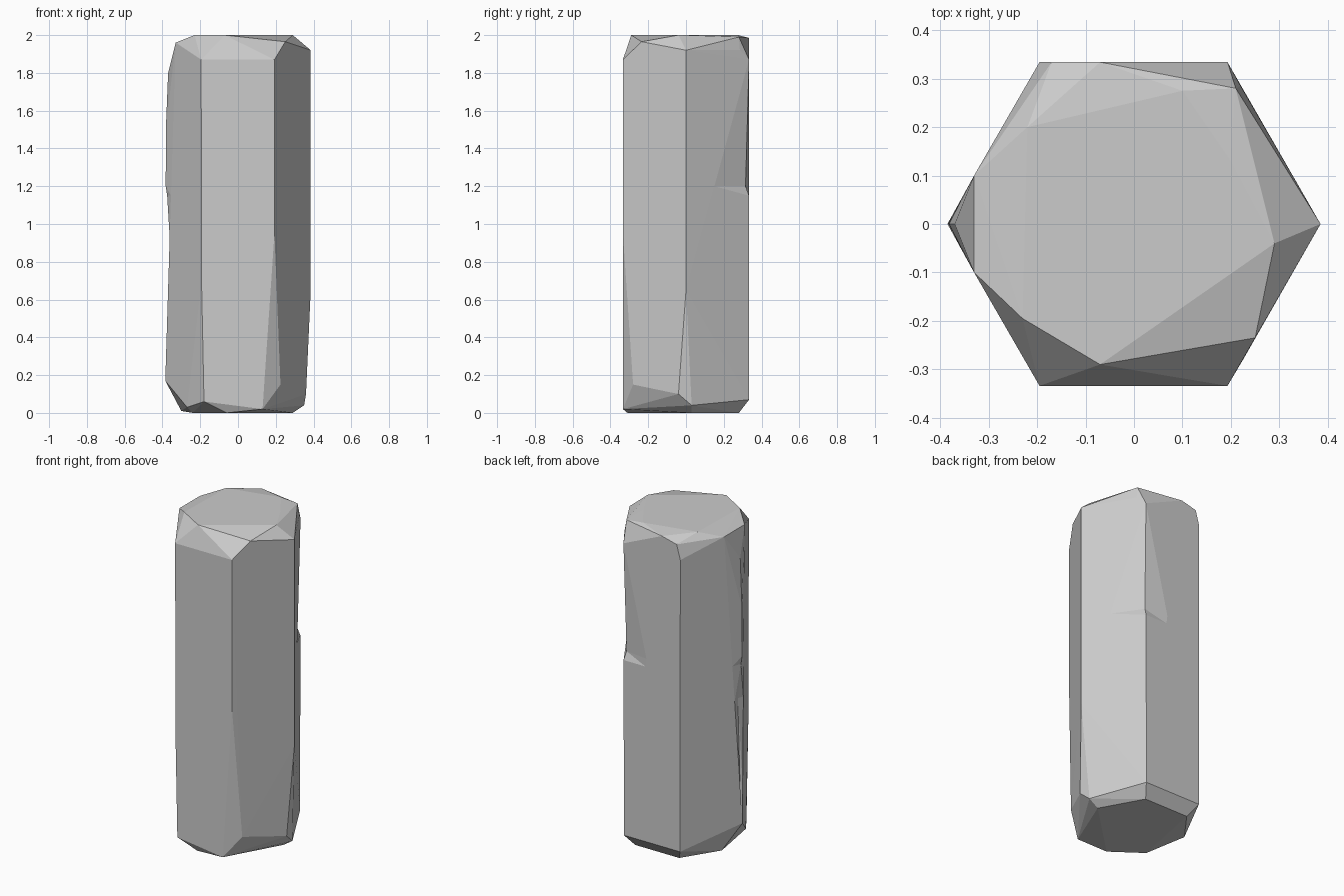
import bpy, bmesh
from mathutils import Vector

if "Cube" in bpy.data.objects:
    bpy.data.objects.remove(bpy.data.objects["Cube"])

# chipped top rim: corners of the worn facets
top_rim = [
    (-.195, -.334, 1.87), (.193, -.334, 1.87), (-.07, -.29, 2), (.25, -.235, 1.965),
    (.29, -.04, 2), (.385, 0, 1.92), (.2, .13, 2), (.22, .285, 1.92), (.21, .28, 1.99),
    (.193, .334, 1.87), (.1, .275, 2), (-.07, .334, 1.985), (-.22, .2, 2),
    (-.17, .334, 1.96), (-.195, .334, 1.87), (-.33, .1, 1.96), (-.33, -.1, 1.96),
    (-.23, -.195, 2), (-.37, 0, 1.8)]
# chipped base rim
base_rim = [
    (-.385, 0, .17), (-.27, -.2, .03), (-.18, -.334, .06), (-.06, -.31, 0),
    (.13, -.334, .02), (.225, -.28, .15), (.36, -.04, .1), (.35, .03, .04),
    (.29, .03, 0), (.19, .334, .07), (.15, .28, 0), (-.15, .28, 0),
    (-.193, .334, .07), (-.24, -.18, 0), (-.3, .08, .01)]
# long arrises of the hexagonal shaft
arrises = [(.385, 0, .65), (.193, -.334, .95), (-.193, -.334, .7), (-.382, 0, 1.5)]

bm = bmesh.new()
for p in top_rim + base_rim + arrises:
    bm.verts.new(p)
res = bmesh.ops.convex_hull(bm, input=bm.verts[:])
loose = [v for v in bm.verts if not v.link_faces]
bmesh.ops.delete(bm, geom=loose, context='VERTS')

# shallow dents worn into the arrises: height, arris position, new position
dents = [(.4, (-.385, 0), (-.366, 0)), (.93, (-.385, 0), (-.35, -.005)),
         (1.15, (-.385, 0), (-.375, 0)), (1.2, (.193, .334), (.185, .315))]
for z, _, _ in dents:
    bmesh.ops.bisect_plane(bm, geom=bm.verts[:] + bm.edges[:] + bm.faces[:],
                           plane_co=(0, 0, z), plane_no=(0, 0, 1))
for z, old, new in dents:
    target = Vector((*old, z))
    v = min(bm.verts, key=lambda v: (v.co - target).length)
    v.co = (*new, z)

bmesh.ops.triangulate(bm, faces=bm.faces[:])
bmesh.ops.recalc_face_normals(bm, faces=bm.faces[:])
mesh = bpy.data.meshes.new("stone_column")
bm.to_mesh(mesh)
bm.free()
column = bpy.data.objects.new("stone_column", mesh)
bpy.context.collection.objects.link(column)
